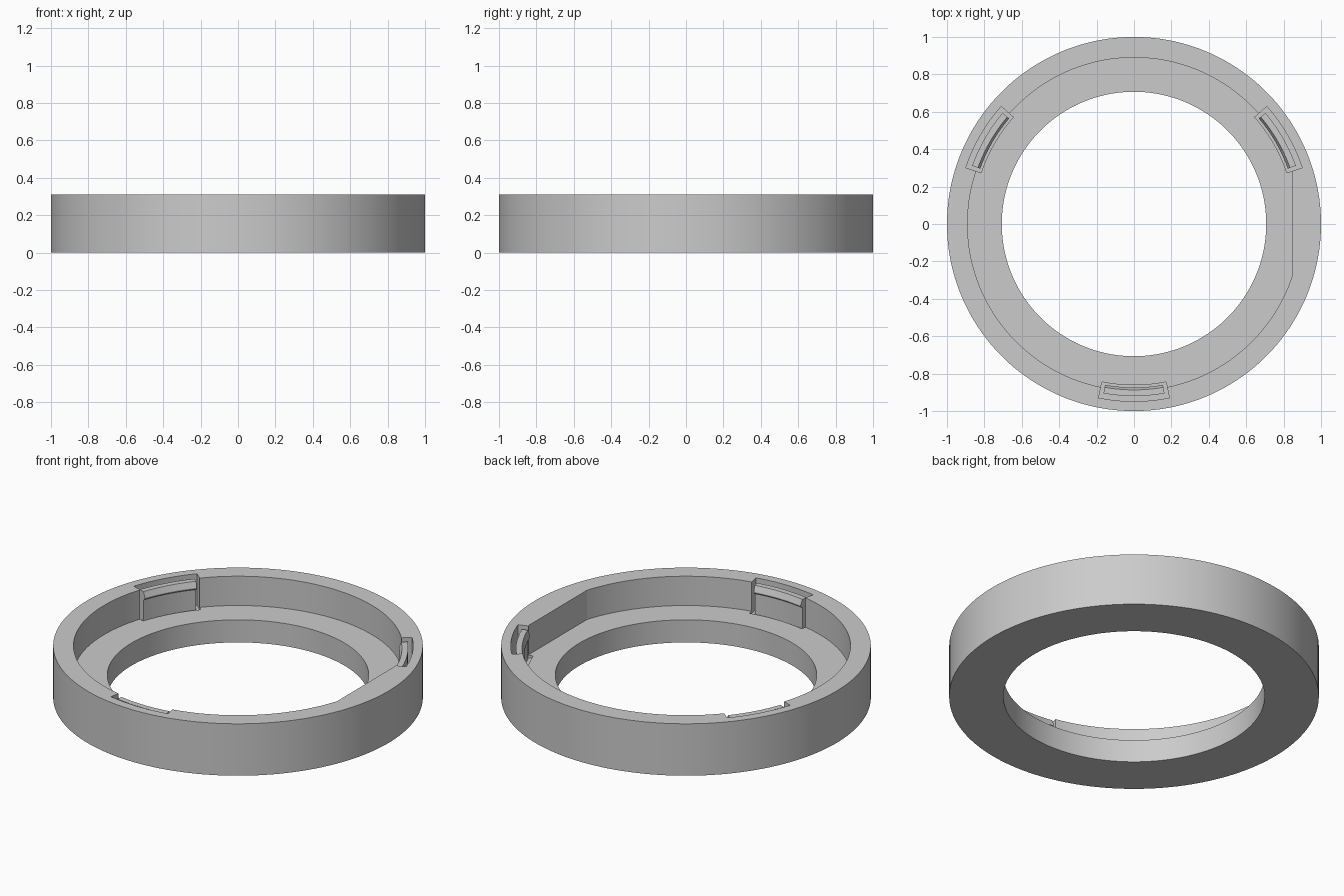
import bpy, bmesh
from math import cos, sin, radians

cube = bpy.data.objects.get("Cube")
if cube:
    bpy.data.objects.remove(cube)

HEIGHT, FLOOR = 0.31, 0.135
BORE, RECESS = 0.707, 0.89
FLAT_X = RECESS * cos(radians(18))

grey = bpy.data.materials.new("plain grey")
grey.use_nodes = True
colour = (0.6, 0.6, 0.6, 1)
grey.diffuse_color = colour
grey.node_tree.nodes["Principled BSDF"].inputs["Base Color"].default_value = colour


def sweep(name, profile, start, stop, steps, flat=False):
    """Turn a closed (radius, z) profile about z, from start to stop degrees."""
    full = stop - start == 360
    bm = bmesh.new()
    rings = []
    for i in range(steps if full else steps + 1):
        a = radians(start + (stop - start) * i / steps)
        ring = []
        for r, z in profile:
            x = r * cos(a)
            if flat and r == RECESS:
                x = min(x, FLAT_X)
            ring.append(bm.verts.new((x, r * sin(a), z)))
        rings.append(ring)
    pairs = list(zip(rings, rings[1:]))
    if full:
        pairs.append((rings[-1], rings[0]))
    else:
        bm.faces.new(rings[0])
        bm.faces.new(rings[-1])
    n = len(profile)
    for a, b in pairs:
        for j in range(n):
            k = (j + 1) % n
            bm.faces.new((a[j], b[j], b[k], a[k]))
    bmesh.ops.recalc_face_normals(bm, faces=bm.faces)
    mesh = bpy.data.meshes.new(name)
    bm.to_mesh(mesh)
    bm.free()
    mesh.materials.append(grey)
    obj = bpy.data.objects.new(name, mesh)
    bpy.context.collection.objects.link(obj)
    return obj


def smooth(obj):
    bpy.ops.object.select_all(action='DESELECT')
    obj.select_set(True)
    bpy.context.view_layer.objects.active = obj
    bpy.ops.object.shade_smooth_by_angle(angle=radians(10))


# Stepped ring with one flat on the recess wall
ring = sweep("ring_body", [(BORE, 0), (1, 0), (1, HEIGHT), (RECESS, HEIGHT),
                           (RECESS, FLOOR), (BORE, FLOOR)], 0, 360, 180, flat=True)

# Pocket section, and spring tab section with a hooked top
pocket = [(0.862, 0.12), (0.948, 0.12), (0.948, 0.4), (0.862, 0.4)]
tab = [(0.887, 0.1), (0.92, 0.1), (0.92, 0.295), (0.887, 0.295),
       (0.874, 0.262), (0.874, 0.255), (0.887, 0.245)]

for label, angle in (("front", -90), ("left", 30), ("right", 150)):
    cutter = sweep(label + "_pocket_cutter", pocket, angle - 11.5, angle + 11.5, 12)
    cutter.hide_render = True
    cut = ring.modifiers.new(label + "_pocket", 'BOOLEAN')
    cut.operation = 'DIFFERENCE'
    cut.solver = 'EXACT'
    cut.object = cutter
    bpy.context.view_layer.objects.active = ring
    bpy.ops.object.modifier_apply(modifier=cut.name)
    bpy.data.objects.remove(cutter)
    smooth(sweep(label + "_clip_tab", tab, angle - 10.2, angle + 10.2, 12))

smooth(ring)
